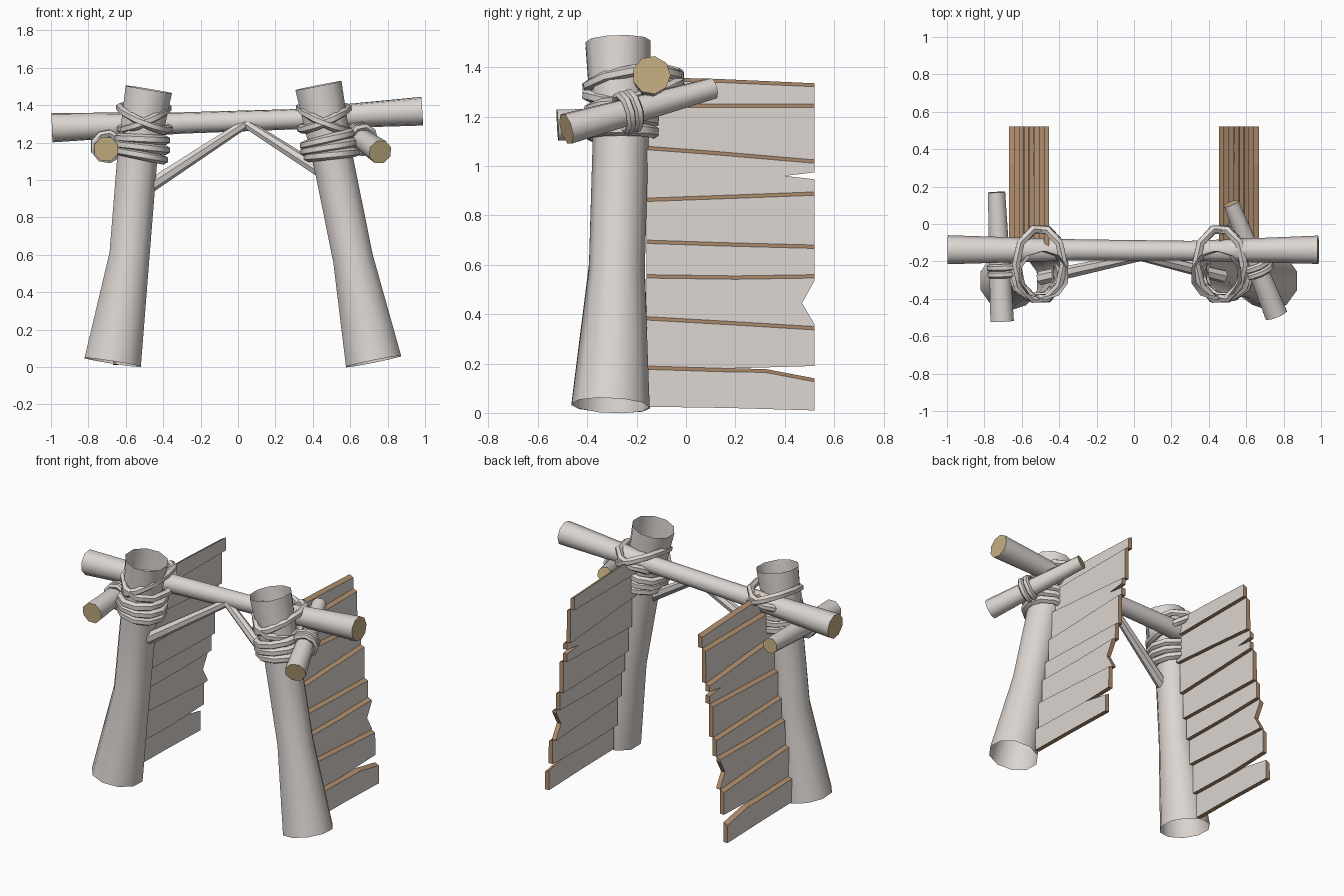
import bpy, bmesh, math
from mathutils import Vector

if "Cube" in bpy.data.objects:
    bpy.data.objects.remove(bpy.data.objects["Cube"])

tan = bpy.data.materials.new("cut_wood")
tan.diffuse_color = (0.55, 0.42, 0.22, 1)
tan.use_nodes = True
tan.node_tree.nodes["Principled BSDF"].inputs["Base Color"].default_value = tan.diffuse_color
brown = bpy.data.materials.new("plank_edge")
brown.diffuse_color = (0.45, 0.28, 0.16, 1)
brown.use_nodes = True
brown.node_tree.nodes["Principled BSDF"].inputs["Base Color"].default_value = brown.diffuse_color
grey = bpy.data.materials.new("weathered_wood")
grey.diffuse_color = (0.72, 0.67, 0.64, 1)
grey.use_nodes = True
grey.node_tree.nodes["Principled BSDF"].inputs["Base Color"].default_value = grey.diffuse_color


def finish(name, bm, mats):
    me = bpy.data.meshes.new(name)
    bmesh.ops.recalc_face_normals(bm, faces=bm.faces)
    bm.to_mesh(me)
    bm.free()
    for m in mats:
        me.materials.append(m)
    ob = bpy.data.objects.new(name, me)
    bpy.context.collection.objects.link(ob)
    return ob


def tube(name, pts, radii, sides=9, closed=False, caps=False, ref=(0, 1, 0)):
    """Sweep a ring of given radii along points."""
    pts = [Vector(p) for p in pts]
    n = len(pts)
    bm = bmesh.new()
    rings = []
    for i, p in enumerate(pts):
        if closed:
            d = pts[(i + 1) % n] - pts[i - 1]
        elif i in (0, n - 1):
            d = pts[min(i + 1, n - 1)] - pts[max(i - 1, 0)]
        else:
            d = pts[i + 1] - pts[i - 1]
        u = d.cross(Vector(ref)).normalized()
        v = u.cross(d).normalized()
        ring = []
        for k in range(sides):
            a = math.tau * (k + 0.5) / sides
            ring.append(bm.verts.new(p + (u * math.cos(a) + v * math.sin(a)) * radii[i % len(radii)]))
        rings.append(ring)
    for i in range(n if closed else n - 1):
        a, b = rings[i], rings[(i + 1) % n]
        for k in range(sides):
            j = (k + 1) % sides
            bm.faces.new((a[k], a[j], b[j], b[k])).smooth = True
    if caps:
        for ring in (rings[0], rings[-1]):
            bm.faces.new(ring).material_index = 1
    ob = finish(name, bm, [grey, tan])
    bpy.ops.object.select_all(action='DESELECT')
    bpy.context.view_layer.objects.active = ob
    ob.select_set(True)
    bpy.ops.object.shade_smooth_by_angle(angle=math.radians(50))
    return ob


def loop(name, c, rx, ry, tx=0.0, ty=0.0, r=0.024, n=10):
    """Rope loop around a post; tx, ty tilt it in z."""
    pts = []
    for i in range(n):
        a = math.tau * i / n
        x, y = rx * math.cos(a), ry * math.sin(a)
        pts.append((c[0] + x, c[1] + y, c[2] + tx * x + ty * y))
    tube(name, pts, [r], 6, closed=True, ref=(0, 0, 1))


# Flared open posts
tube("left_post", [(-.67, -.305, .025), (-.58, -.28, .6), (-.54, -.265, 1.1), (-.477, -.275, 1.485)],
     [.16, .113, .113, .132], 10)
tube("right_post", [(.725, -.305, .03), (.615, -.28, .58), (.51, -.265, 1.1), (.43, -.275, 1.505)],
     [.158, .113, .113, .132], 10)

# Crossbeam and diagonal braces
tube("crossbeam", [(-.995, -.14, 1.28), (-.3, -.14, 1.305), (.3, -.145, 1.325), (.985, -.14, 1.368)],
     [.08, .058, .055, .078], 9, caps=True, ref=(0, 0, 1))
tube("left_brace", [(-.5, -.29, .95), (.05, -.17, 1.31)], [.038, .026], 7, caps=True)
tube("right_brace", [(.48, -.28, 1.02), (.03, -.17, 1.31)], [.036, .026], 7, caps=True)

# Short side logs
tube("left_side_log", [(-.705, -.52, 1.165), (-.735, .17, 1.2)], [.068, .05], 8, caps=True, ref=(0, 0, 1))
tube("right_side_log", [(.76, -.485, 1.15), (.52, .11, 1.315)], [.066, .045], 8, caps=True, ref=(0, 0, 1))

# Rope lashings: stacked bands, crossed loops, side log ties
for side, cx, lean in (("left", -.52, .13), ("right", .49, -.19)):
    for i in range(3):
        z = 1.135 + i * .042
        loop(f"{side}_band_{i}", (cx + lean * (z - 1.18), -.26, z), .128 + .006 * (i % 2), .135,
             -lean + .08 * (i - 1), 0, .026)
    loop(f"{side}_cross_rope_a", (cx + lean * .15, -.215, 1.33), .125, .19, .45, .12)
    loop(f"{side}_cross_rope_b", (cx + lean * .15, -.215, 1.33), .13, .195, -.45, .14)
for side, c, d in (("left", (-.70, -.25, 1.18), (-.03, .69, .03)), ("right", (.655, -.235, 1.22), (-.24, .6, .16))):
    d = Vector(d).normalized()
    u = d.cross(Vector((0, 0, 1))).normalized()
    v = u.cross(d)
    for k in (-.018, .018):
        pts = [Vector(c) + d * k + (u * math.cos(a) + v * math.sin(a)) * .073
               for a in (math.tau * i / 9 for i in range(9))]
        tube(f"{side}_log_tie", pts, [.02], 6, closed=True, ref=d)

# Plank seams: height at front edge, middle joint, back edge, and joint position
seams = [(.025, .02, .01, .17), (.19, .18, .19, .17), (.39, .37, .35, .19), (.56, .555, .56, .2),
         (.70, .69, .68, .14), (.87, .88, .895, .12), (1.08, 1.06, 1.025, .11),
         (1.25, 1.25, 1.25, .13), (1.36, 1.352, 1.335, .14)]
notches = {2: (.47, .445, .09), 5: (.4, .96, .014)}


def wall(side, s):
    for i in range(8):
        b, t = seams[i], seams[i + 1]
        yb, yt = b[3], t[3]
        low = [(-.16, b[0]), (yb, b[1]), (.52, b[2])]
        if i in notches:
            y, z, h = notches[i]
            low += [(.52, max(z - h, b[2] + .01)), (y, z), (.52, min(z + h, t[2] - .02))]
        high = [(.52, t[2]), (yt, t[1]), (-.16, t[0])]
        if i == 0:
            high = [(.52, .14), (.32, .178)] + high[1:]
        x = .655 - .0265 * i
        bm = bmesh.new()
        inner = [bm.verts.new((s * (x - .016), y, z)) for y, z in low + high]
        # outer top edge sits lower, exposing a bevelled edge
        outer = [bm.verts.new((s * (x + .014), y, z)) for y, z in low]
        outer += [bm.verts.new((s * (x + .012), y, z - .014)) for y, z in high]
        bm.faces.new(inner)
        bm.faces.new(outer)
        n = len(inner)
        for k in range(n):
            j = (k + 1) % n
            bm.faces.new((inner[k], inner[j], outer[j], outer[k])).material_index = 1
        finish(f"{side}_plank_{i}", bm, [grey, brown])


# Stepped plank walls behind each post
wall("left", -1)
wall("right", 1)
